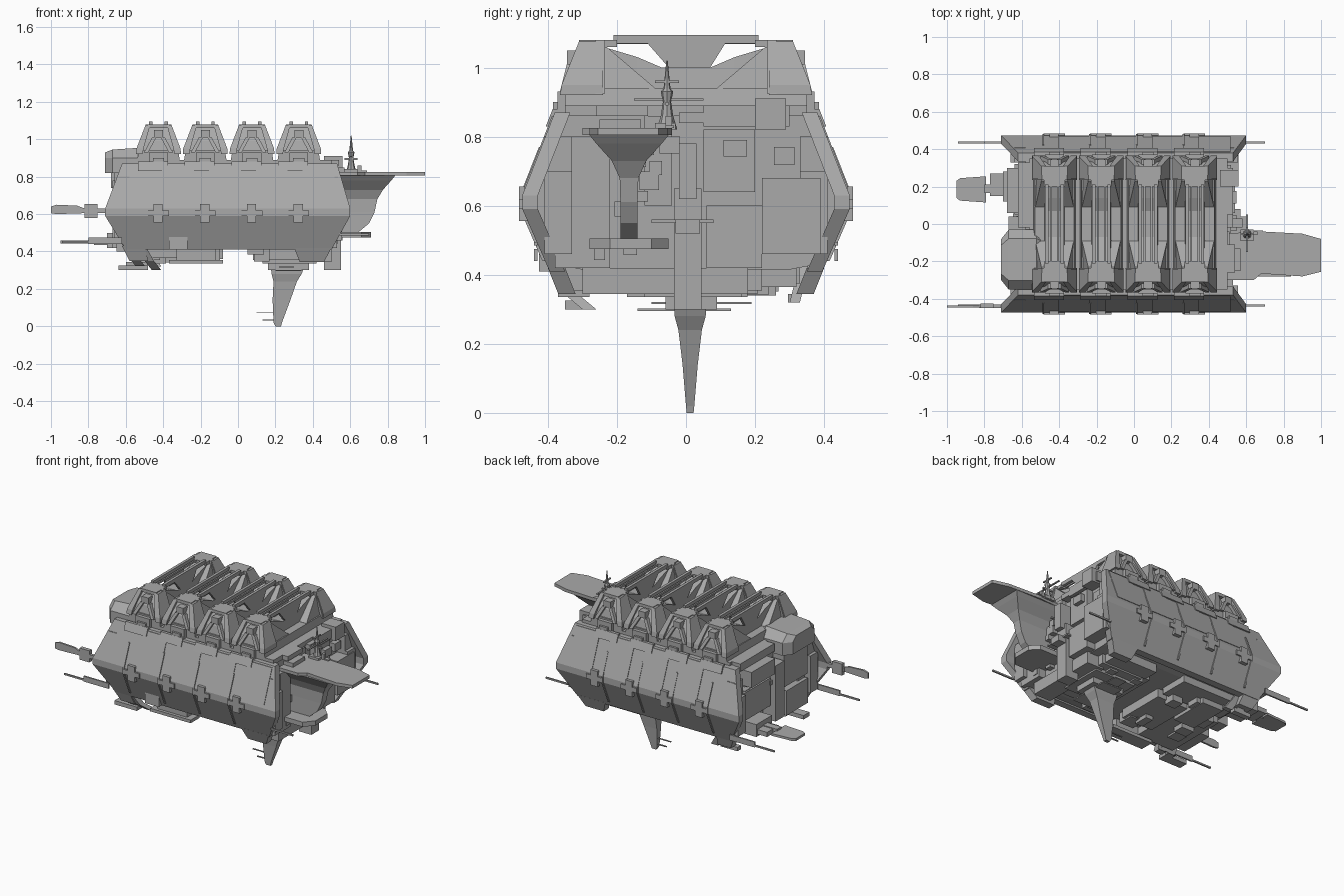
import bpy, bmesh, random
from mathutils import Vector

if "Cube" in bpy.data.objects:
    bpy.data.objects.remove(bpy.data.objects["Cube"])
random.seed(4)

grey = bpy.data.materials.new("hull_grey")
grey.use_nodes = True
tone = (0.4, 0.4, 0.4, 1)
grey.diffuse_color = tone
grey.node_tree.nodes["Principled BSDF"].inputs["Base Color"].default_value = tone


def finish(name, bm):
    bmesh.ops.recalc_face_normals(bm, faces=bm.faces)
    me = bpy.data.meshes.new(name)
    bm.to_mesh(me)
    bm.free()
    me.materials.append(grey)
    ob = bpy.data.objects.new(name, me)
    bpy.context.collection.objects.link(ob)
    return ob


def skin(bm, rings):
    """Join matching rings of points with quads and close both ends."""
    rows = [[bm.verts.new(p) for p in ring] for ring in rings]
    n = len(rows[0])
    for a, b in zip(rows, rows[1:]):
        for i in range(n):
            j = (i + 1) % n
            bm.faces.new((a[i], a[j], b[j], b[i]))
    bm.faces.new(rows[0])
    bm.faces.new(rows[-1])


def loft(name, *ringsets):
    bm = bmesh.new()
    for rings in ringsets:
        skin(bm, rings)
    return finish(name, bm)


def rect(x0, x1, y0, y1, z):
    return [(x0, y0, z), (x1, y0, z), (x1, y1, z), (x0, y1, z)]


def cuboid(x0, x1, y0, y1, z0, z1):
    return [rect(x0, x1, y0, y1, z0), rect(x0, x1, y0, y1, z1)]


def boxes(name, *specs):
    return loft(name, *[cuboid(*s) for s in specs])


def plate(name, outline, z0, z1):
    return loft(name, [[(x, y, z) for x, y in outline] for z in (z0, z1)])


def side_plate(name, outline, y0, y1):
    return loft(name, [[(x, y, z) for x, z in outline] for y in (y0, y1)])


def spire(name, x, y, steps):
    """Stack of tapering round pieces given as (z, radius)."""
    bm = bmesh.new()
    for (z0, r0), (z1, r1) in zip(steps, steps[1:]):
        res = bmesh.ops.create_cone(bm, cap_ends=True, segments=8, radius1=r0,
                                    radius2=r1, depth=z1 - z0)
        bmesh.ops.translate(bm, verts=res["verts"], vec=Vector((x, y, (z0 + z1) / 2)))
    return finish(name, bm)


# Hull core and top deck
half = [(.35, .87), (.44, .61), (.38, .43), (.3, .415)]
section = half + [(-y, z) for y, z in reversed(half)]
loft("hull_core", [[(x, y, z) for y, z in section] for x in (-.58, .48)])
boxes("top_deck", (-.56, .5, -.35, .35, .86, .89), (-.62, .53, -.02, .3, .84, .87))

# Bent armour on both sides: height, reach, left and right ends
ARMOUR = [(.87, .38, -.62, .53), (.63, .474, -.71, .6), (.59, .474, -.71, .6),
          (.41, .395, -.6, .5)]
MODULES = [-.425, -.175, .075, .325]


def strip(s, lo, hi, rows, lift):
    return [[(x, s * (y + d), z) for x, d in
             ((lo, lift), (hi, lift), (hi, -.01), (lo, -.01))] for z, y in rows]


for s, side in ((-1, "front"), (1, "back")):
    loft(side + "_armour", [[(a, s * y, z), (b, s * y, z), (b, s * (y - .045), z),
                            (a, s * (y - .045), z)] for z, y, a, b in ARMOUR])
    upper = [(.77, .419), (.63, .474)]
    lower = [(.61, .474), (.59, .474), (.44, .409)]
    ribs = [strip(s, c - .065, c - .055, upper + lower, .007) for c in MODULES]
    panels = [strip(s, c + .02, c + .19, [(.86, .384), (.65, .466)], .004) for c in MODULES]
    loft(side + "_armour_ribs", *ribs)
    loft(side + "_armour_panels", *panels)
    loft(side + "_top_rim", *[strip(s, c - .11, c + .05, [(.88, .376), (.83, .396)], .01)
                             for c in MODULES])
    # Lower skirts at the two ends only
    loft(side + "_skirts", *[[[(a, s * y, z), (b, s * y, z), (b, s * (y - .05), z),
                              (a, s * (y - .05), z)] for y, z, a, b in rows] for rows in (
        ((.4, .42, .3, .5), (.37, .345, .33, .46)),
        ((.4, .43, -.62, -.5), (.37, .35, -.58, -.48)))])
    # Cross shaped clamps along the ridge
    y0, y1 = sorted((s * .45, s * .483))
    boxes(side + "_clamps", *[b for c in MODULES for b in (
        (c - .06, c + .055, y0, y1, .59, .62), (c - .028, c + .022, y0, y1, .555, .655))])
    # End frames and thin spikes
    for a, b in ((-.66, -.56), (.46, .555)):
        u, v = sorted((s * .33, s * .41))
        boxes(side + "_end_frame", (a, b, u, v, .46, .7), (a + .02, b - .02, u, v, .7, .8))
    y0, y1 = sorted((s * .43, s * .44))
    boxes(side + "_spikes", (.54, .7, y0, y1, .485, .495), (-.94, -.62, y0, y1, .445, .455),
          (-.8, -.62, y0, y1, .44, .475))

# Four tall modules across the deck


def trapezoid(c, y, wide, narrow, low, high):
    return [(c - wide, y, low), (c + wide, y, low), (c + narrow, y, high), (c - narrow, y, high)]


VALLEY = [(.24, 1.06), (.14, 1.03), (.07, 1.0)]


def module(c):
    profile = VALLEY + [(-y, z) for y, z in reversed(VALLEY)]
    parts = [[trapezoid(c, y, .06, .045, .88, z) for y, z in profile],
             [trapezoid(c, y, .115, .105, .88, .94) for y in (-.35, .35)]]
    for s in (-1, 1):
        # End block with sloped nose and a long ramp falling to the middle
        parts.append([trapezoid(c, s * y, .11, n, .88, h) for y, n, h in
                      ((.09, .103, .941), (.23, .07, 1.06), (.29, .065, 1.06),
                       (.33, .07, .99), (.345, .09, .92))])
        parts.append([trapezoid(c, s * y, .12, .068, .925, 1.08) for y in (.235, .262)])
        for k in (-1, 1):
            # Leaning post beside the recessed end face
            parts.append([[(c + k * x, s * y, z) for x, y, z in ring] for ring in (
                [(.12, .24, .92), (.12, .365, .92), (.085, .365, .92), (.085, .24, .92)],
                [(.118, .24, .95), (.118, .36, .95), (.08, .36, .95), (.08, .24, .95)],
                [(.07, .24, 1.075), (.07, .31, 1.075), (.045, .31, 1.075), (.045, .24, 1.075)])])
            # Slanted brace on the end face
            parts.append([[(c + k * x, s * y, z) for x, y in
                           ((a, d), (a + .022, d), (a + .022, d - .03), (a, d - .03))]
                          for z, a, d in ((.93, .055, .365), (1.01, .012, .345))])
            u, v = sorted((c + k * .014, c + k * .024))
            parts.append(cuboid(u, v, -.2, .2, 1.068, 1.08))
        for hx, a, b, z0, z1 in ((.024, .3, .345, 1.01, 1.05), (.05, .33, .372, .87, .93),
                                 (.03, .36, .385, .84, .9), (.055, .2, .31, 1.06, 1.08)):
            u, v = sorted((s * a, s * b))
            parts.append(cuboid(c - hx, c + hx, u, v, z0, z1))
    for k in (-1, 1):
        # Top rail and the plate hanging from its middle
        u, v = sorted((c + k * .032, c + k * .05))
        parts.append(cuboid(u, v, -.21, .21, 1.07, 1.094))
        parts.append([[(x, y, z) for y, z in ((-.12, 1.08), (.12, 1.08), (.07, 1.0), (-.05, 1.0))]
                      for x in (u, v)])
    loft("deck_module", *parts)


for c in MODULES:
    module(c)

# Right end: landing wing on a flared pylon
wing = [(.5, -.05), (.68, -.04), (.9, -.052), (1, -.08), (1, -.255), (.9, -.28),
        (.68, -.265), (.64, -.3), (.5, -.3)]
plate("landing_wing", wing, .805, .825)
loft("wing_pylon", [rect(.48, x, -.165 - w, -.165 + w, z) for z, x, w in
                    ((.805, .84, .115), (.78, .82, .095), (.73, .775, .05),
                     (.68, .745, .027), (.61, .73, .025), (.55, .7, .025), (.5, .64, .025))])
plate("pylon_foot", [(.48, -.28), (.66, -.28), (.71, -.22), (.71, -.1), (.66, -.05), (.48, -.05)],
      .475, .505)
boxes("wing_cabins", (.48, .54, -.26, -.11, .86, .89), (.5, .57, -.25, -.13, .82, .85),
      (.57, .64, -.09, -.03, .82, .84), (.6, .69, -.06, -.035, .825, .832),
      (.64, .66, -.06, -.04, .82, .86))
spire("signal_mast", .605, -.055,
      [(.82, .03), (.86, .018), (.9, .012), (.93, .018), (.94, .01), (1.02, .002)])
boxes("mast_arms", (.6, .61, -.15, .05, .905, .911), (.57, .64, -.06, -.05, .89, .9),
      (.6, .61, -.09, -.02, .955, .962))

# Right end machinery
boxes("right_column", (.46, .55, -.035, .045, .3, .65), (.48, .58, -.02, .03, .62, .78),
      (.48, .6, -.03, .04, .52, .56), (.48, .57, -.1, .08, .55, .56))
boxes("right_end_blocks", (.46, .53, .05, .3, .83, .89), (.46, .56, .2, .29, .82, .91),
      (.46, .52, .05, .2, .64, .82), (.46, .56, .22, .39, .46, .68),
      (.46, .53, -.38, -.22, .42, .8), (.38, .5, -.3, .18, .345, .42),
      (.46, .51, -.12, -.04, .6, .86), (.46, .54, .06, .22, .42, .6))

# Left end: rounded pod, two paddles and machinery
loft("left_pod", [[(x, -.19 + w * k, z) for k, z in
                   ((-1, .82), (-1, .9), (-.7, h), (.7, h), (1, .9), (1, .82))]
                  for x, w, h in ((-.71, .11, .93), (-.67, .16, .945), (-.52, .16, .955),
                                  (-.48, .13, .93))])
plate("flat_paddle", [(-.95, .14), (-.93, .125), (-.79, .115), (-.79, .255), (-.93, .245),
                      (-.95, .23)], .443, .458)
boxes("flat_paddle_neck", (-.8, -.55, .165, .21, .44, .47), (-.77, -.7, .15, .27, .435, .465),
      (-.7, -.56, .12, .28, .42, .5))
side_plate("upright_paddle", [(-1, .605), (-1, .64), (-.97, .65), (-.86, .645), (-.82, .63),
                              (-.82, .605), (-.97, .6)], -.447, -.435)
boxes("upright_paddle_neck", (-.83, -.66, -.448, -.43, .605, .63),
      (-.82, -.75, -.45, -.425, .58, .655))
boxes("left_end_blocks", (-.68, -.56, .06, .3, .74, .84), (-.66, -.56, -.3, -.06, .6, .82),
      (-.64, -.56, .05, .32, .52, .7), (-.65, -.56, -.32, -.1, .4, .56),
      (-.67, -.56, -.05, .04, .42, .78), (-.62, -.5, -.02, .33, .84, .89))

# Small machinery scattered on both ends
bits = []
for x, d in ((.5, 1), (-.6, -1)):
    for i in range(16):
        y, z = random.uniform(-.33, .3), random.uniform(.42, .78)
        w, h = random.uniform(.02, .07), random.uniform(.015, .06)
        u, v = sorted((x - d * .04, x + d * random.uniform(.01, .05)))
        bits.append((u, v, y, y + w, z, z + h))
boxes("end_fittings", *bits)

# Belly blocks in steps around an open middle channel, then small hatches
boxes("belly_blocks", (-.55, -.28, -.31, .1, .365, .42), (-.3, -.08, -.2, .12, .36, .42),
      (.05, .14, -.3, .2, .385, .42), (.13, .42, -.2, .22, .355, .42),
      (-.37, -.08, -.37, -.28, .335, .355), (-.33, -.12, -.35, -.3, .35, .42),
      (.13, .42, -.12, .16, .335, .36), (-.5, -.1, .14, .33, .375, .42),
      (-.45, -.3, .0, .26, .34, .39), (.1, .4, .22, .32, .365, .42),
      (-.37, -.27, -.425, -.36, .41, .56))
hatches = []
for x0, x1 in ((-.52, -.18), (.06, .34)):
    for i in range(9):
        x, y = random.uniform(x0, x1), random.uniform(-.28, .22)
        hatches.append((x, x + random.uniform(.05, .1), y, y + random.uniform(.04, .1),
                        random.uniform(.335, .36), .42))
boxes("belly_hatches", *hatches)

# Leaning skids under the left end
for name, run, w in (("front_skid", [(-.62, -.4, .44), (-.57, -.36, .35), (-.53, -.3, .3)], .04),
                     ("back_skid", [(-.62, .33, .46), (-.57, .315, .38), (-.53, .3, .32)], .03)):
    loft(name, *[[rect(x + k, x + k + .05, y, y + w, z) for x, y, z in run] for k in (0, .07)])
boxes("skid_foot", (-.64, -.48, -.35, -.29, .3, .325), (-.6, -.48, .295, .33, .32, .345))

# Keel fin
loft("keel_fin", [rect(a, b, .012 - w, .012 + w, z) for z, a, b, w in
                  ((.35, .17, .37, .05), (.28, .18, .34, .045), (.24, .19, .315, .034),
                   (.14, .185, .28, .022), (.02, .19, .235, .012), (0, .2, .23, .01))])
boxes("fin_collar", (.16, .38, -.06, .09, .3, .335), (.2, .34, -.14, .13, .295, .302),
      (.22, .3, -.1, .19, .315, .321), (.1, .2, .008, .016, .07, .075),
      (.13, .22, .008, .016, .03, .036))
